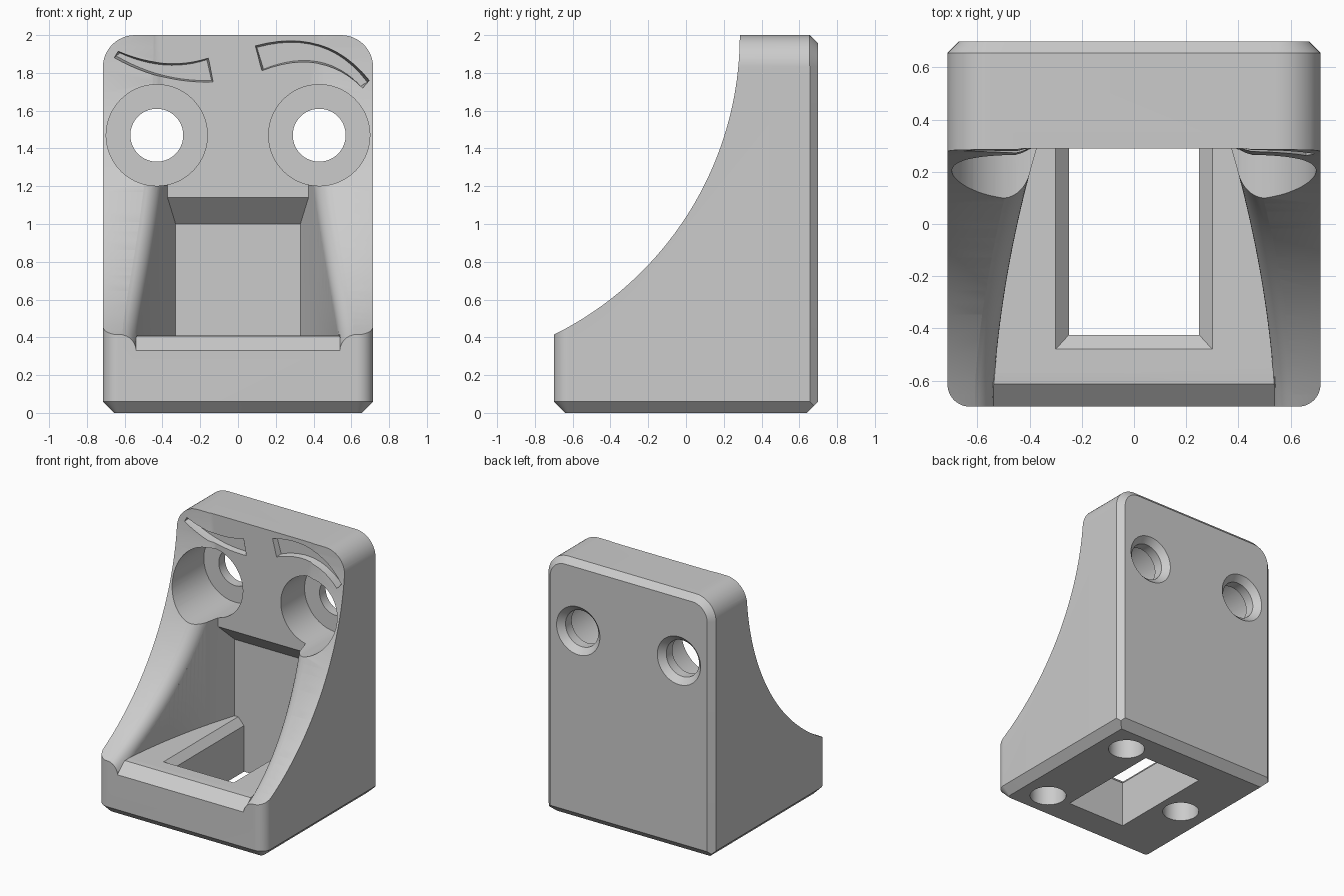
import bpy, bmesh, math

if "Cube" in bpy.data.objects:
    bpy.data.objects.remove(bpy.data.objects["Cube"])

R, CY, CZ = 1.77, -1.485, 2.0          # big concave front curve
THETAS = [math.radians(6 - 2 * i) for i in range(40)]

grey = bpy.data.materials.new("light_grey")
grey.diffuse_color = (0.6, 0.6, 0.6, 1)
grey.use_nodes = True
grey.node_tree.nodes["Principled BSDF"].inputs["Base Color"].default_value = grey.diffuse_color


def loft(name, rings):
    """Closed solid skinned through rings of equal length."""
    bm = bmesh.new()
    loops = [[bm.verts.new(p) for p in ring] for ring in rings]
    n = len(rings[0])
    for a, b in zip(loops, loops[1:]):
        for i in range(n):
            j = (i + 1) % n
            bm.faces.new((a[i], a[j], b[j], b[i]))
    bm.faces.new(loops[0])
    bm.faces.new(loops[-1])
    bmesh.ops.recalc_face_normals(bm, faces=bm.faces)
    me = bpy.data.meshes.new(name)
    bm.to_mesh(me)
    bm.free()
    me.materials.append(grey)
    ob = bpy.data.objects.new(name, me)
    bpy.context.collection.objects.link(ob)
    return ob


def combine(target, tool, op="DIFFERENCE"):
    m = target.modifiers.new("cut", "BOOLEAN")
    m.object, m.operation, m.solver = tool, op, "EXACT"
    bpy.context.view_layer.objects.active = target
    bpy.ops.object.modifier_apply(modifier=m.name)
    bpy.data.objects.remove(tool)


def arc(cx, cy, r, a0, a1, n=12):
    return [(cx + r * math.cos(math.radians(a0 + (a1 - a0) * i / n)),
             cy + r * math.sin(math.radians(a0 + (a1 - a0) * i / n))) for i in range(n + 1)]


def prism_x(name, yz, half):
    return loft(name, [[(x, y, z) for y, z in yz] for x in (-half, half)])


def prism_z(name, xy, z0, z1):
    return loft(name, [[(x, y, z) for x, y in xy] for z in (z0, z1)])


def lathe(name, cx, c2, steps, axis):
    circle = arc(0, 0, 1, 1, 361, 64)[:-1]
    return loft(name, [[(cx + r * u, s, c2 + r * v) if axis == "y" else (cx + r * u, c2 + r * v, s)
                        for u, v in circle] for s, r in steps])


def wall(y):
    """Half width of the cavity in plan."""
    return 0.447 - 0.22 * y - 0.12 * y * y


def floor(y):
    return 0.411 + min(0, 0.89 * (y + 0.61))


# Body: plan outline with rounded front corners and bottom chamfer
def plan(i):
    x, y, r = 0.715 - i, 0.7 - i, 0.085 - i
    return ([(x, y), (-x, y)] + arc(-x + r, -y + r, r, 180, 270) + arc(x - r, -y + r, r, 270, 360))


body = loft("bracket_body", [[(x, y, z) for x, y in plan(i)] for z, i in ((0, 0.06), (0.06, 0), (2.2, 0))])


# Rounded top corners and chamfered back edge
def front(i):
    x, z, r = 0.7155 - i, 2 - i, 0.17 - i
    return [(-x, -0.2), (x, -0.2)] + arc(x - r, z - r, r, 0, 90) + arc(-x + r, z - r, r, 90, 180)


combine(body, loft("outline", [[(x, y, z) for x, z in front(i)]
                               for y, i in ((-1, 0), (0.655, 0), (0.76, 0.105))]), "INTERSECT")

# Concave front sweep
sweep = [(CY + R * math.cos(t), CZ + R * math.sin(t)) for t in THETAS]
combine(body, prism_x("front_sweep", [(CY, CZ)] + sweep, 1))

# Round eye recesses with through holes, countersunk at the back
for s in (-1, 1):
    combine(body, lathe("eye_recess", 0.43 * s, 1.47, ((-1, 0.268), (0.58, 0.268)), "y"))
    combine(body, lathe("eye_hole", 0.43 * s, 1.47, ((0.4, 0.14), (0.655, 0.14), (0.755, 0.24)), "y"))

# Blind holes underneath
for x, y in ((0.44, 0.44), (0.44, -0.44), (-0.44, 0)):
    combine(body, lathe("foot_hole", x, y, ((-0.1, 0.13), (0.25, 0.13)), "z"))

# Cavity between the side walls, then the deeper pocket with its sloped roof
ys = [0.29 - 0.9 * i / 24 for i in range(25)]
right = [(wall(y), y) for y in ys]
combine(body, prism_z("cavity", right + [(-x, y) for x, y in reversed(right)], 0.41, 2.2))
pocket = []
for y, top in ((0.285, 1.14), (0.29, 1.14), (0.43, 1.0)):
    w = wall(y) * (0.9 if y == 0.285 else 1)
    pocket.append([(-w, y, 0.41), (w, y, 0.41), (w, y, top), (-w, y, top)])
combine(body, loft("pocket", pocket))

# Rectangular floor opening with chamfered rim
rim = []
for z, x, y in ((-0.1, 0.25, -0.425), (0.355, 0.25, -0.425), (0.41, 0.3, -0.48), (0.45, 0.3, -0.48)):
    rim.append([(-x, y, z), (x, y, z), (x, 0.43, z), (-x, 0.43, z)])
combine(body, loft("floor_opening", rim))

# Sloped front lip
combine(body, prism_x("lip", [(-0.8, 0.241), (-0.61, 0.41), (-0.6, 0.41), (-0.6, 0.7), (-0.8, 0.7)], 0.539))


# Engraved eyebrows with slightly tapered walls, each between two smooth edges
def bow(p0, p1, p2, n=12):
    """Parabola through three points."""
    out = []
    for i in range(n + 1):
        t = i / n
        k = ((1 - t) * (1 - 2 * t), 4 * t * (1 - t), t * (2 * t - 1))
        out.append(tuple(k[0] * a + k[1] * b + k[2] * c for a, b, c in zip(p0, p1, p2)))
    return out


def brow_ring(upper, lower, y, inset):
    n = len(upper) - 1
    ring = []
    for edge, sign in ((upper, -1), (lower, 1)):
        pts = [(x + inset * (1 - 2 * i / n), y, z + sign * inset) for i, (x, z) in enumerate(edge)]
        ring += pts if sign < 0 else pts[::-1]
    return ring


for upper, lower in ((((-0.635, 1.915), (-0.39, 1.852), (-0.155, 1.88)),
                      ((-0.655, 1.88), (-0.4, 1.778), (-0.13, 1.75))),
                     (((0.09, 1.945), (0.43, 1.95), (0.695, 1.76)),
                      ((0.125, 1.81), (0.42, 1.85), (0.66, 1.72)))):
    u, v = bow(*upper), bow(*lower)
    combine(body, loft("eyebrow", [brow_ring(u, v, y, i) for y, i in ((0, 0), (0.28, 0), (0.335, 0.01))]))

# Rounded inner edges of the side walls
r, rings = 0.085, []
for t in THETAS[:-2]:
    half = []
    for k in range(9):
        a = math.radians(10 * k)
        d = r * (1 - math.sin(a))
        y = min(CY + (R + d) * math.cos(t), 0.289)
        z = max(CZ + (R + d) * math.sin(t), floor(y))
        half.append((wall(max(y, -0.62)) + r * (1 - math.cos(a)), y, z))
    x = half[-1][0] + 0.012
    for d in (-0.004, -0.3):
        half.append((x, CY + (R + d) * math.cos(t), CZ + (R + d) * math.sin(t)))
    rings.append(half + [(-p, y, z) for p, y, z in reversed(half)])
combine(body, loft("edge_rounding", rings))

# Smooth curved faces, keep hard edges
bpy.ops.object.select_all(action="DESELECT")
body.select_set(True)
bpy.context.view_layer.objects.active = body
bpy.ops.object.shade_smooth_by_angle(angle=math.radians(25))
